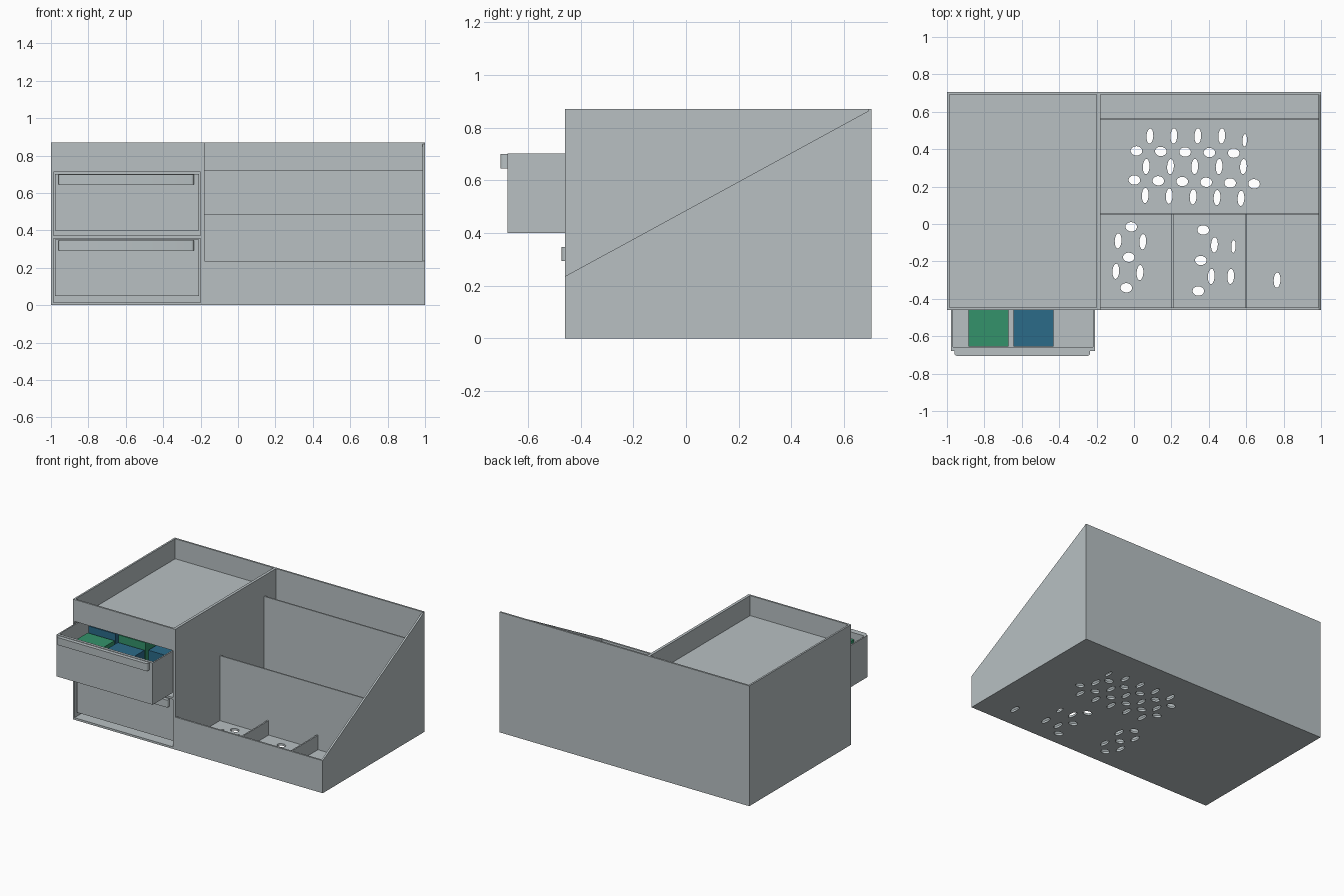
import bpy, bmesh, math
from mathutils import Matrix

cube = bpy.data.objects.get("Cube")
if cube:
    bpy.data.objects.remove(cube, do_unlink=True)


def material(name, rgb):
    m = bpy.data.materials.new(name)
    m.use_nodes = True
    m.diffuse_color = (*rgb, 1)
    m.node_tree.nodes["Principled BSDF"].inputs["Base Color"].default_value = (*rgb, 1)
    return m


GREY = material("grey", (0.48, 0.53, 0.545))
GREEN = material("green", (0.033, 0.29, 0.145))
BLUE = material("blue", (0.024, 0.145, 0.25))


def finish(name, bm, mat=GREY):
    bmesh.ops.recalc_face_normals(bm, faces=bm.faces)
    me = bpy.data.meshes.new(name)
    bm.to_mesh(me)
    bm.free()
    me.materials.append(mat)
    ob = bpy.data.objects.new(name, me)
    bpy.context.collection.objects.link(ob)
    return ob


def add_box(bm, x0, x1, y0, y1, z0, z1):
    m = Matrix.Translation(((x0 + x1) / 2, (y0 + y1) / 2, (z0 + z1) / 2))
    m = m @ Matrix.Diagonal((x1 - x0, y1 - y0, z1 - z0, 1))
    bmesh.ops.create_cube(bm, size=1, matrix=m)


def box(name, x0, x1, y0, y1, z0, z1, mat=GREY):
    bm = bmesh.new()
    add_box(bm, x0, x1, y0, y1, z0, z1)
    return finish(name, bm, mat)


T = 0.013                      # panel thickness
F, B = -0.46, 0.705            # front and back of the body
H, LOW = 0.87, 0.235           # body height, low front wall height
MID0, MID1 = -0.2, -0.18       # wall between cabinet and open bay

# Cabinet shell
box("back_panel", -1, 1, B - T, B, 0, H)
box("cabinet_left_wall", -1, -1 + T, F, B - T, 0, H)
box("middle_wall", MID0, MID1, F, B - T, 0, H)
box("cabinet_floor", -1 + T, MID0, F, B - T, 0, 0.015)
box("drawer_shelf", -1 + T, MID0, F, B - T, 0.357, 0.372)
box("tray_floor", -1 + T, MID0, F + T, B - T, 0.712, 0.725)
box("tray_front", -1 + T, MID0, F, F + T, 0.712, H)

# Open bay: low front, sloped side and dividers
box("bay_front_wall", MID1, 1 - T, F, F + T, 0, LOW)
bm = bmesh.new()
profile = [(F, 0), (B - T, 0), (B - T, H - 0.007), (F, LOW)]
face = bm.faces.new([bm.verts.new((1 - T, y, z)) for y, z in profile])
ext = bmesh.ops.extrude_face_region(bm, geom=[face])
bmesh.ops.translate(bm, vec=(T, 0, 0),
                    verts=[v for v in ext["geom"] if isinstance(v, bmesh.types.BMVert)])
finish("bay_sloped_side", bm)
box("rear_divider", MID1, 1 - T, 0.557, 0.567, 0.015, 0.72)
box("center_divider", MID1, 1 - T, 0.05, 0.06, 0.015, 0.485)
for i, x in enumerate((0.205, 0.6)):
    box(f"small_divider_{i + 1}", x - 0.005, x + 0.005, F + T, 0.05, 0.015, 0.12)

# Bay floor with oval drain holes
tall = [(0.085 + 0.128 * i, 0.47) for i in range(4)]
tall += [(0.065 + 0.13 * i, 0.307) for i in range(5)]
tall += [(0.06 + 0.128 * i, 0.153 - 0.004 * i) for i in range(5)]
tall += [(-0.085, -0.09), (0.047, -0.095), (-0.097, -0.253), (0.032, -0.26),
         (0.43, -0.112), (0.413, -0.28), (0.517, -0.28), (0.765, -0.3)]
small = [(0.592, 0.447), (0.532, -0.12)]
wide = [(0.013 + 0.13 * i, 0.391 - 0.003 * i) for i in range(5)]
wide += [(0.002 + 0.128 * i, 0.235 - 0.004 * i) for i in range(6)]
wide += [(x - 0.013 * i, -0.015 - dy - 0.163 * i)
         for x, dy in ((-0.015, 0), (0.37, 0.017)) for i in range(3)]
bm = bmesh.new()
for spots, rx, ry in ((tall, 0.018, 0.041), (small, 0.012, 0.034), (wide, 0.031, 0.025)):
    for x, y in spots:
        m = (Matrix.Translation((x, y, 0.007)) @ Matrix.Rotation(math.radians(-3), 4, 'Z')
             @ Matrix.Diagonal((rx, ry, 1, 1)))
        bmesh.ops.create_cone(bm, cap_ends=True, segments=20, radius1=1, radius2=1,
                              depth=0.06, matrix=m)
cutter = finish("hole_cutter", bm)
cutter.hide_render = True
floor = box("bay_floor", MID1, 1 - T, F + T, B - T, 0, 0.015)
mod = floor.modifiers.new("holes", 'BOOLEAN')
mod.operation, mod.solver, mod.object = 'DIFFERENCE', 'EXACT', cutter
bpy.context.view_layer.update()
cut_mesh = bpy.data.meshes.new_from_object(
    floor.evaluated_get(bpy.context.evaluated_depsgraph_get()))
floor.modifiers.clear()
floor.data = cut_mesh
bpy.data.objects.remove(cutter, do_unlink=True)


def drawer(name, front, depth, z0, z1):
    """Open-topped drawer with a hollow rounded pull along its top edge."""
    x0, x1, w = -0.978, -0.208, 0.01
    back = front + depth
    bm = bmesh.new()
    add_box(bm, x0, x1, front, front + 0.02, z0, z1)
    add_box(bm, x0, x1, back - w, back, z0, z1)
    add_box(bm, x0, x0 + w, front + 0.02, back - w, z0, z1)
    add_box(bm, x1 - w, x1, front + 0.02, back - w, z0, z1)
    add_box(bm, x0 + w, x1 - w, front + 0.02, back - w, z0, z0 + w)
    finish(name, bm)

    bm = bmesh.new()
    add_box(bm, -0.96, -0.235, front - 0.027, front, z1 - 0.057, z1 - 0.003)
    corners = [e for e in bm.edges if all(v.co.y < front - 0.01 for v in e.verts)
               and abs(e.verts[0].co.x - e.verts[1].co.x) < 0.001]
    bmesh.ops.bevel(bm, geom=corners, offset=0.015, segments=4, profile=0.5,
                    affect='EDGES')
    bm.normal_update()
    bottom = [f for f in bm.faces if f.normal.z < -0.9]
    bmesh.ops.inset_region(bm, faces=bottom, thickness=0.006)
    bmesh.ops.translate(bm, vec=(0, 0, 0.04), verts=list({v for f in bottom for v in f.verts}))
    ob = finish(name + "_handle", bm)
    bpy.context.view_layer.objects.active = ob
    ob.select_set(True)
    bpy.ops.object.shade_smooth_by_angle(angle=math.radians(35))
    ob.select_set(False)


drawer("upper_drawer", -0.678, 1.12, 0.4, 0.702)
drawer("lower_drawer", -0.445, 1.12, 0.05, 0.35)

# Coloured storage boxes inside the pulled-out drawer
for name, x0, x1, y0, y1, top, mat in (
        ("front_green_box", -0.885, -0.67, -0.656, -0.455, 0.655, GREEN),
        ("front_blue_box", -0.643, -0.43, -0.656, -0.455, 0.65, BLUE),
        ("rear_blue_box", -0.885, -0.67, -0.445, -0.22, 0.7, BLUE),
        ("rear_green_box", -0.643, -0.43, -0.445, -0.22, 0.7, GREEN),
        ("side_blue_box", -0.41, -0.225, -0.44, -0.22, 0.65, BLUE)):
    box(name, x0, x1, y0, y1, 0.41, top, mat)
